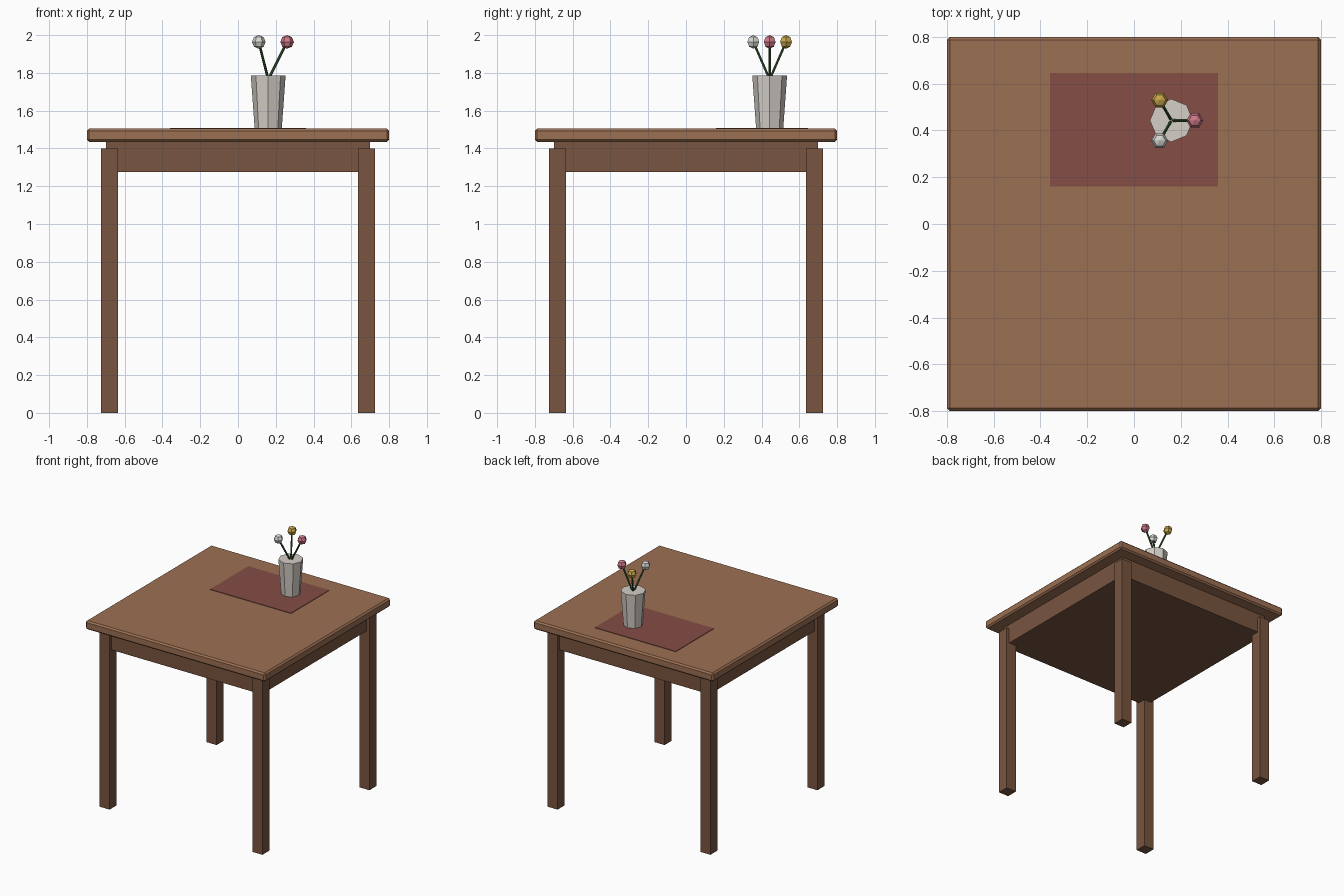
import bpy
from math import cos, sin, pi, radians
from mathutils import Vector

cube = bpy.data.objects.get("Cube")
if cube:
    bpy.data.objects.remove(cube, do_unlink=True)


def material(name, r, g, b):
    m = bpy.data.materials.new(name)
    m.use_nodes = True
    m.diffuse_color = (r, g, b, 1)
    m.node_tree.nodes["Principled BSDF"].inputs["Base Color"].default_value = (r, g, b, 1)
    return m


top_wood = material("light wood", 0.33, 0.16, 0.085)
leg_wood = material("dark wood", 0.19, 0.09, 0.05)
cloth = material("dark red cloth", 0.235, 0.075, 0.06)
ceramic = material("pale ceramic", 0.66, 0.62, 0.57)
green = material("stem green", 0.04, 0.10, 0.03)
pink = material("pink petal", 0.62, 0.19, 0.25)
yellow = material("yellow petal", 0.58, 0.38, 0.07)
white = material("white petal", 0.68, 0.68, 0.65)


def finish(name, mat):
    ob = bpy.context.object
    ob.name = name
    ob.data.materials.append(mat)
    return ob


def box(name, mat, x, y, z):
    """Box from three (low, high) ranges."""
    centre = [(a + b) / 2 for a, b in (x, y, z)]
    bpy.ops.mesh.primitive_cube_add(size=1, location=centre)
    ob = finish(name, mat)
    ob.scale = [b - a for a, b in (x, y, z)]
    bpy.ops.object.transform_apply(location=False, rotation=False, scale=True)
    return ob


# Table: bevelled top, solid apron block and four square legs
top = box("table_top", top_wood, (-0.8, 0.8), (-0.8, 0.8), (1.435, 1.505))
bevel = top.modifiers.new("edge", "BEVEL")
bevel.width = 0.012
bevel.segments = 1
box("apron", leg_wood, (-0.7, 0.7), (-0.7, 0.7), (1.275, 1.44))
for sx, side in ((-1, "right"), (1, "left")):
    for sy, end in ((-1, "front"), (1, "back")):
        xs = sorted((sx * 0.635, sx * 0.725))
        ys = sorted((sy * 0.635, sy * 0.725))
        box(f"{end}_{side}_leg", leg_wood, xs, ys, (0, 1.4))

# Place mat
box("place_mat", cloth, (-0.36, 0.36), (0.16, 0.645), (1.503, 1.509))

# Tapered eight-sided vase
vx, vy = 0.16, 0.443
bpy.ops.mesh.primitive_cone_add(vertices=8, radius1=0.072, radius2=0.092, depth=0.277,
                                location=(vx, vy, 1.6465))
finish("vase", ceramic)

# Three flowers fanning out of the vase
root = Vector((vx, vy, 1.765))
for i, (name, mat) in enumerate((("pink", pink), ("yellow", yellow), ("white", white))):
    a = i * 2 * pi / 3
    head = Vector((vx + 0.1 * cos(a), vy + 0.1 * sin(a), 1.964))
    lean = head - root
    bpy.ops.mesh.primitive_cylinder_add(vertices=6, radius=0.007, depth=lean.length,
                                        location=(root + head) / 2,
                                        rotation=lean.to_track_quat("Z", "Y").to_euler())
    finish(f"{name}_stem", green)
    bpy.ops.mesh.primitive_uv_sphere_add(segments=6, ring_count=4, radius=0.036,
                                         location=head, rotation=(0, 0, radians(90)))
    finish(f"{name}_flower", mat)
